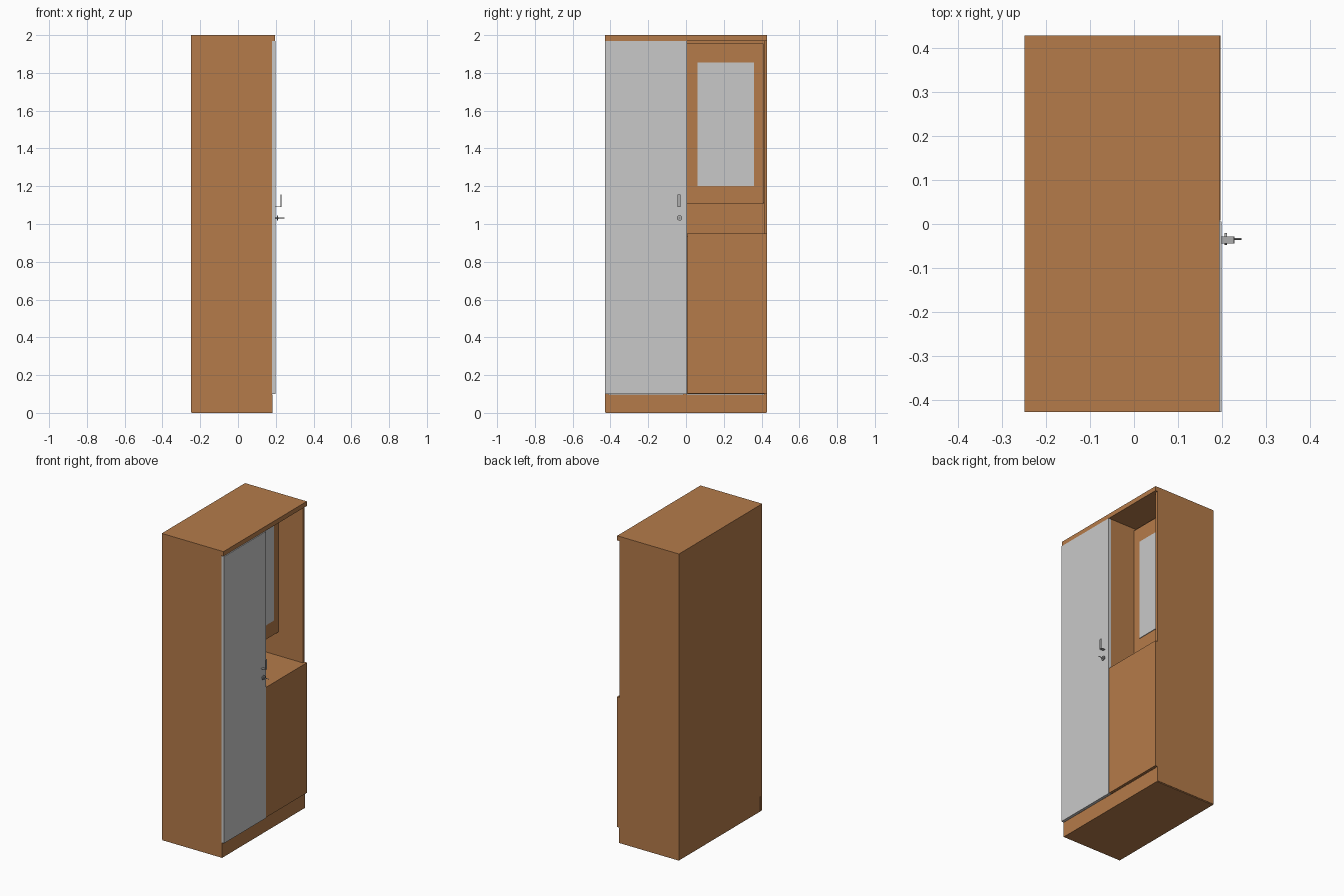
import bpy, bmesh, math
from mathutils import Matrix, Vector

if "Cube" in bpy.data.objects:
    bpy.data.objects.remove(bpy.data.objects["Cube"])


def material(name, rgb):
    m = bpy.data.materials.new(name)
    m.diffuse_color = (*rgb, 1)
    m.use_nodes = True
    m.node_tree.nodes["Principled BSDF"].inputs["Base Color"].default_value = m.diffuse_color
    return m


WOOD = material("warm wood", (0.462, 0.198, 0.068))
GREY = material("light grey", (0.584, 0.584, 0.584))
METAL = material("metal grey", (0.42, 0.42, 0.42))


def finish(name, bm, mat):
    mesh = bpy.data.meshes.new(name)
    bm.to_mesh(mesh)
    bm.free()
    mesh.materials.append(mat)
    ob = bpy.data.objects.new(name, mesh)
    bpy.context.collection.objects.link(ob)
    return ob


def box(name, x, y, z, mat=WOOD):
    """Box from (min, max) pairs on each axis."""
    bm = bmesh.new()
    size = Vector((x[1] - x[0], y[1] - y[0], z[1] - z[0]))
    mid = Vector((sum(x) / 2, sum(y) / 2, sum(z) / 2))
    bmesh.ops.create_cube(bm, size=1, matrix=Matrix.Translation(mid) @ Matrix.Diagonal((*size, 1)))
    return finish(name, bm, mat)


def rod(name, x, y, z, r, mat=METAL):
    """Cylinder along x."""
    bm = bmesh.new()
    place = Matrix.Translation((sum(x) / 2, y, z)) @ Matrix.Rotation(math.pi / 2, 4, 'Y')
    bmesh.ops.create_cone(bm, cap_ends=True, segments=32, radius1=r, radius2=r,
                          depth=x[1] - x[0], matrix=place)
    for f in bm.faces:
        f.smooth = len(f.verts) == 4
    for e in bm.edges:
        e.smooth = all(len(f.verts) == 4 for f in e.link_faces)
    return finish(name, bm, mat)


BACK, FRONT = -0.25, 0.18

# Carcass
for side, y in (("left", (-0.428, -0.41)), ("right", (0.412, 0.43))):
    box(side + "_side_panel", (BACK, FRONT), y, (0.005, 1.97))
box("top_panel", (BACK, 0.195), (-0.428, 0.43), (1.97, 2.0))
box("back_panel", (BACK, -0.235), (-0.41, 0.412), (0.1, 1.97))
box("plinth", (BACK + 0.003, FRONT + 0.003), (-0.425, 0.427), (0.0, 0.098))
box("divider", (-0.235, FRONT), (-0.015, 0.003), (0.098, 1.97))

# Lower right cupboard
box("counter", (-0.235, FRONT), (0.003, 0.412), (0.93, 0.95))
box("lower_door", (FRONT, 0.197), (0.008, 0.43), (0.102, 0.95))

# Mirror cabinet, shallower than the niche and raised above the counter
box("mirror_cabinet", (-0.235, -0.012), (0.003, 0.412), (1.11, 1.97))
box("mirror_door", (-0.011, 0.004), (0.005, 0.409), (1.105, 1.955))
box("mirror", (0.004, 0.008), (0.06, 0.36), (1.2, 1.855), GREY)

# Tall grey door
box("tall_door", (FRONT + 0.001, 0.199), (-0.428, 0.006), (0.1, 1.968), GREY)

# Bent strip handle: L profile extruded along y
bm = bmesh.new()
profile = [(0.199, 1.09), (0.229, 1.09), (0.229, 1.155), (0.226, 1.155), (0.226, 1.093), (0.199, 1.093)]
face = bm.faces.new([bm.verts.new((x, -0.045, z)) for x, z in profile])
new = bmesh.ops.extrude_face_region(bm, geom=[face])["geom"]
bmesh.ops.translate(bm, vec=(0, 0.017, 0), verts=[v for v in new if isinstance(v, bmesh.types.BMVert)])
bmesh.ops.recalc_face_normals(bm, faces=bm.faces)
finish("handle", bm, METAL)

# Lock with turning disc and pin
rod("lock_barrel", (0.199, 0.215), -0.034, 1.032, 0.006)
rod("lock_disc", (0.206, 0.212), -0.034, 1.032, 0.014)
rod("lock_pin", (0.215, 0.245), -0.034, 1.032, 0.002)
